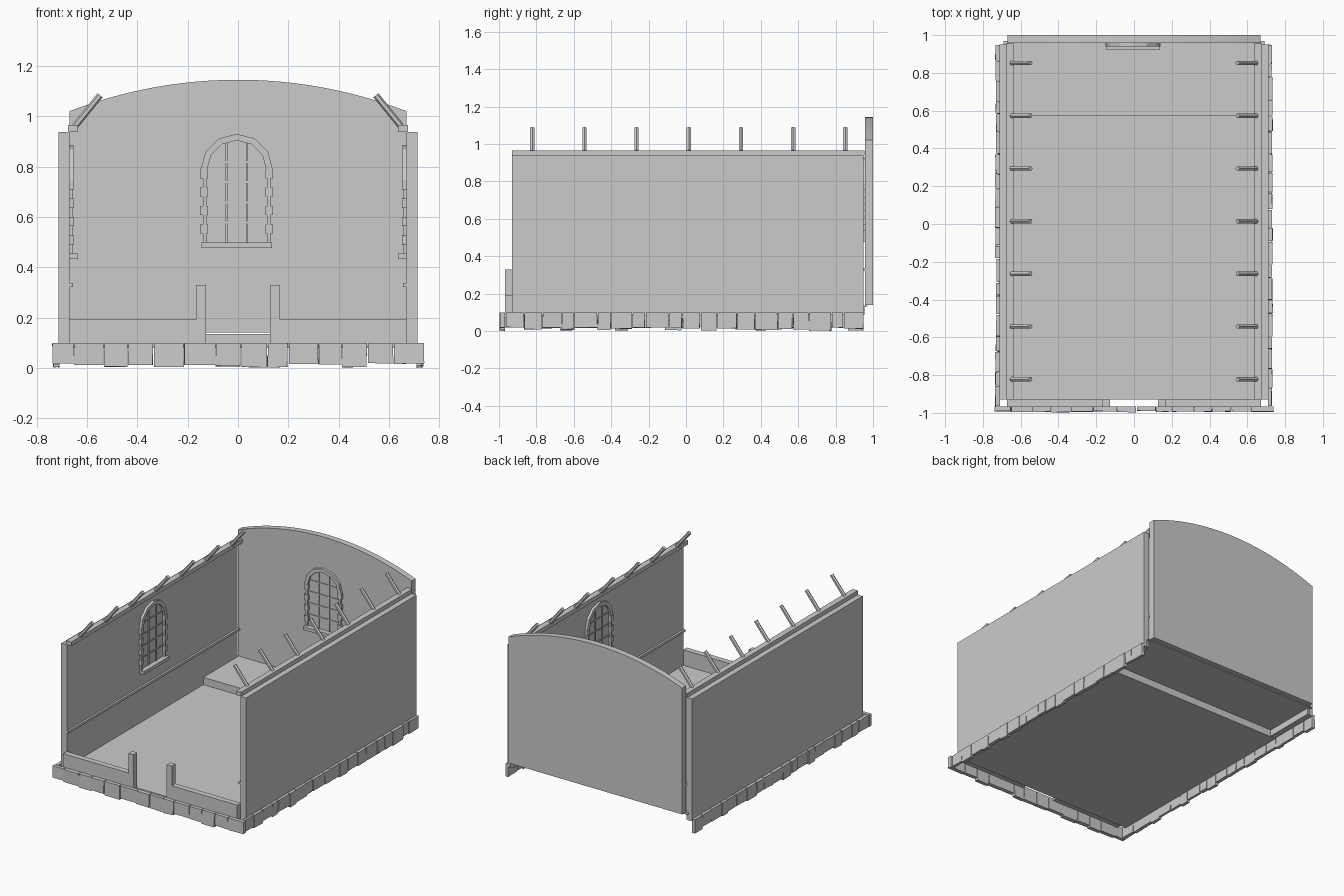
import bpy, bmesh, math, random
from mathutils import Matrix, Vector

random.seed(4)
old = bpy.data.objects.get("Cube")
if old:
    bpy.data.objects.remove(old, do_unlink=True)

GREY = (0.6, 0.6, 0.6, 1)
mat = bpy.data.materials.new("plain grey")
mat.use_nodes = True
mat.diffuse_color = GREY
mat.node_tree.nodes["Principled BSDF"].inputs["Base Color"].default_value = GREY


def finish(name, bm, matrix=None):
    if matrix:
        bm.transform(matrix)
    bmesh.ops.recalc_face_normals(bm, faces=bm.faces[:])
    mesh = bpy.data.meshes.new(name)
    bm.to_mesh(mesh)
    bm.free()
    mesh.materials.append(mat)
    ob = bpy.data.objects.new(name, mesh)
    bpy.context.collection.objects.link(ob)
    return ob


def add_box(bm, x, y, z):
    """Box from three (low, high) ranges; returns its vertices."""
    m = Matrix.Translation([(a + b) / 2 for a, b in (x, y, z)])
    m = m @ Matrix.Diagonal([abs(b - a) for a, b in (x, y, z)] + [1])
    return bmesh.ops.create_cube(bm, size=1, matrix=m)["verts"]


def box(name, x, y, z):
    bm = bmesh.new()
    add_box(bm, x, y, z)
    return finish(name, bm)


def add_prism(bm, outline, y0, y1):
    """Extrude an outline of (x, z) points from y0 to y1."""
    face = bm.faces.new([bm.verts.new((x, y0, z)) for x, z in outline])
    ext = bmesh.ops.extrude_face_region(bm, geom=[face])["geom"]
    moved = [v for v in ext if isinstance(v, bmesh.types.BMVert)]
    bmesh.ops.translate(bm, verts=moved, vec=(0, y1 - y0, 0))


# Floor and raised platform at the back, open underneath
box("floor", (-0.71, 0.71), (-0.93, 0.58), (0.08, 0.085))
bm = bmesh.new()
add_box(bm, (-0.69, 0.69), (0.575, 0.97), (0.13, 0.136))
add_box(bm, (-0.69, 0.69), (0.575, 0.58), (0.085, 0.13))
for s in (-1, 1):
    add_box(bm, (s * 0.685, s * 0.69), (0.58, 0.955), (0.085, 0.13))
finish("platform", bm)

# Back wall with a shallow arched top
half, rise, spring = 0.67, 0.125, 1.02
radius = (half * half + rise * rise) / (2 * rise)
sweep = math.asin(half / radius)
outline = [(-half, 0.14), (half, 0.14)]
for i in range(25):
    a = sweep * (1 - i / 12)
    outline.append((radius * math.sin(a), spring + rise - radius * (1 - math.cos(a))))
bm = bmesh.new()
add_prism(bm, outline, 0.957, 1.0)
finish("back_wall", bm)

# Side walls, rails, top plates, rafters and low front walls
for s, side in ((-1, "right"), (1, "left")):
    box(side + "_wall", (s * 0.67, s * 0.713), (-0.93, 0.95), (0.085, 0.937))
    box(side + "_rail", (s * 0.656, s * 0.672), (-0.93, 0.957), (0.322, 0.338))
    box(side + "_top_plate", (s * 0.635, s * 0.675), (-0.93, 0.955), (0.937, 0.966))

    bm = bmesh.new()
    low, high = Vector((s * 0.648, 0, 0.96)), Vector((s * 0.548, 0, 1.083))
    lean = (high - low).to_track_quat("Z", "Y").to_matrix().to_4x4()
    for i in range(7):
        place = Matrix.Translation((low + high) / 2 + Vector((0, -0.822 + i * 0.279, 0)))
        bmesh.ops.create_cone(bm, cap_ends=True, segments=6, radius1=0.013, radius2=0.013,
                              depth=(high - low).length, matrix=place @ lean)
    finish(side + "_rafters", bm)

    bm = bmesh.new()
    add_prism(bm, [(s * x, z) for x, z in ((0.672, 0.085), (0.672, 0.193), (0.167, 0.193),
                                          (0.167, 0.33), (0.128, 0.33), (0.128, 0.085))],
              -0.968, -0.928)
    finish(side + "_front_wall", bm)


# Irregular foundation stones: each run goes along local x, outward is -y
def stone_row(name, start, end, count, depth, matrix):
    bm = bmesh.new()
    step = (end - start) / count
    cuts = [start + step * i + random.uniform(-0.2, 0.2) * step * (0 < i < count)
            for i in range(count + 1)]
    for a, b in zip(cuts, cuts[1:]):
        out = -depth + random.uniform(0, 0.008)
        base = random.uniform(0, 0.018)
        for v in add_box(bm, (a + 0.002, b - 0.002), (out, 0), (base, 0.1)):
            if v.co.z < 0.05:
                v.co.x += random.uniform(-0.003, 0.003)
                v.co.z += random.uniform(0, 0.004)
            if v.co.y < -0.01:
                v.co.y += random.uniform(0, 0.004)
    finish(name, bm, matrix)


stone_row("front_stones", -0.74, 0.74, 14, 0.033, Matrix.Translation((0, -0.967, 0)))
for s, side in ((-1, "right"), (1, "left")):
    turn = Matrix.Translation((s * 0.71, 0, 0)) @ Matrix.Rotation(s * math.pi / 2, 4, "Z")
    ends = (-0.965, 0.95) if s > 0 else (-0.95, 0.965)
    stone_row(side + "_stones", *ends, 20, 0.028, turn)


# Arched window: built on the plane y = 0, facing -y, with its sill at z = 0
def window(name, matrix):
    # Sill, jamb blocks of alternating width and arch blocks
    bm = bmesh.new()
    add_box(bm, (-0.14, 0.14), (-0.035, 0.004), (0, 0.022))
    for s in (-1, 1):
        for i in range(8):
            z = 0.022 + i * 0.0365
            wide = 0.145 if i % 2 else 0.134
            inner = 0.114 if i % 2 else 0.12
            add_box(bm, (s * inner, s * wide), (-0.014 - 0.004 * (i % 2), 0.004),
                    (z, z + 0.0365))
    ring = [(math.cos(math.pi * i / 6), math.sin(math.pi * i / 6)) for i in range(7)]
    for (c0, s0), (c1, s1) in zip(ring, ring[1:]):
        add_prism(bm, [(0.143 * c0, 0.314 + 0.14 * s0), (0.143 * c1, 0.314 + 0.14 * s1),
                       (0.117 * c1, 0.314 + 0.114 * s1), (0.117 * c0, 0.314 + 0.114 * s0)],
                  0.004, -0.017)
    finish(name + "_frame", bm, matrix)

    # Thin glazing bars
    bm = bmesh.new()
    for x in (-0.04, 0.04):
        add_box(bm, (x - 0.004, x + 0.004), (-0.006, 0.003), (0.02, 0.42))
    for i in range(1, 5):
        z = 0.022 + i * 0.08
        add_box(bm, (-0.116, 0.116), (-0.005, 0.003), (z - 0.004, z + 0.004))
    finish(name + "_bars", bm, matrix)


window("back_window", Matrix.Translation((-0.005, 0.957, 0.476)))
for s, side in ((-1, "right"), (1, "left")):
    window(side + "_window", Matrix.Translation((s * 0.67, 0.01, 0.432))
           @ Matrix.Rotation(-s * math.pi / 2, 4, "Z"))
